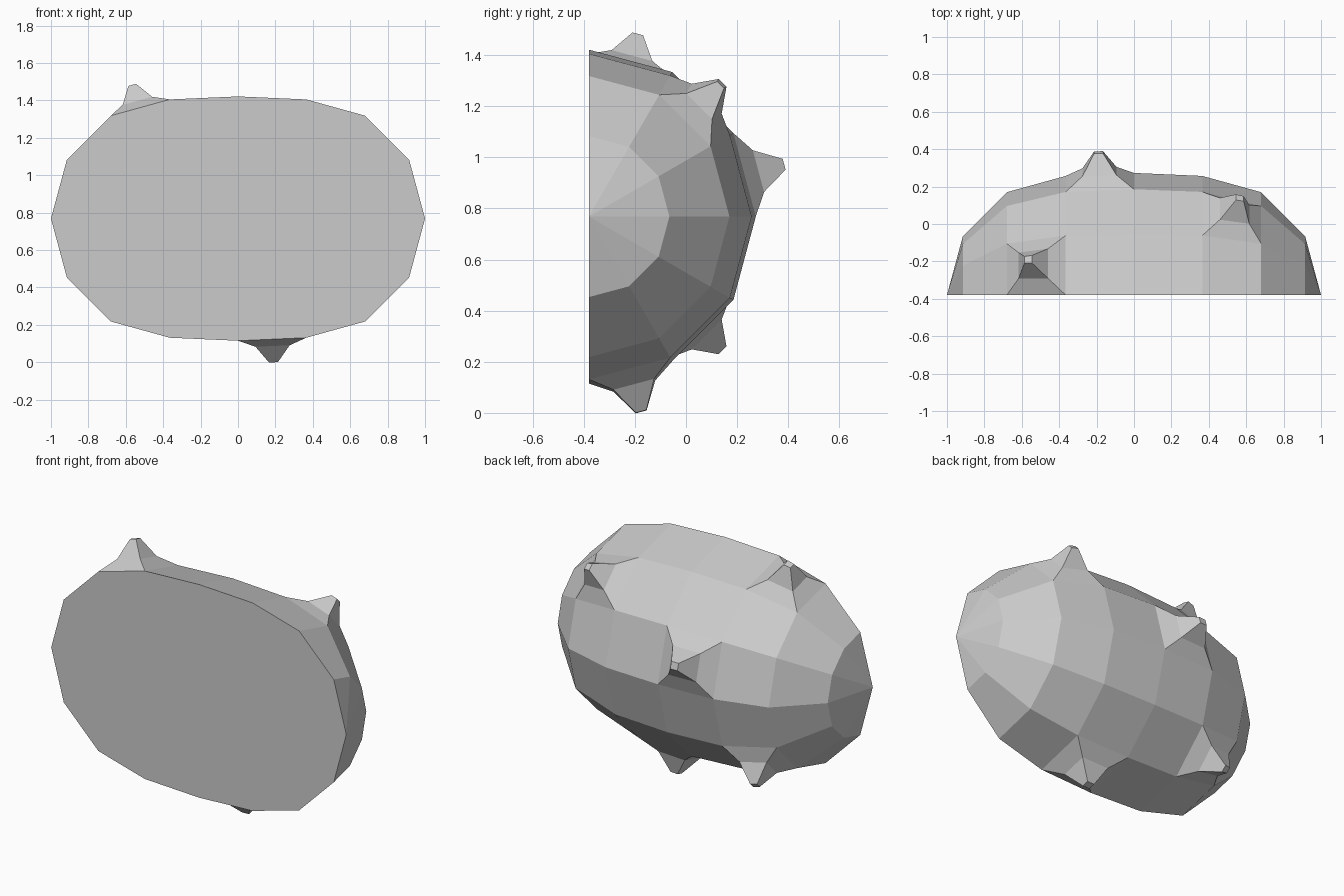
import bpy, bmesh
from math import pi, sin, cos, radians
from mathutils import Vector, Matrix

cube = bpy.data.objects.get("Cube")
if cube:
    bpy.data.objects.remove(cube, do_unlink=True)

FRONT_Y, MID_Z = -0.38, 0.768
AXIS = Vector((0, FRONT_Y, MID_Z))
half = [(0, 0.653), (0.365, 0.637), (0.68, 0.55), (0.915, 0.315), (1, 0)]
profile = [(-x, r) for x, r in half[:0:-1]] + half

stone = bpy.data.materials.new("plain grey")
stone.use_nodes = True
grey = (0.6, 0.6, 0.6, 1)
stone.diffuse_color = grey
stone.node_tree.nodes["Principled BSDF"].inputs["Base Color"].default_value = grey

bm = bmesh.new()

# Half body: profile turned half a circle about the long axis, from top to bottom
rings = []
for step in range(7):
    a = pi * step / 6
    rings.append([bm.verts.new(AXIS + Vector((x, r * sin(a), r * cos(a))))
                  for x, r in profile])
faces = {}
for s in range(6):
    for i in range(len(profile) - 1):
        a, b = rings[s], rings[s + 1]
        faces[i, s] = bm.faces.new((a[i], a[i + 1], b[i + 1], b[i]))
bmesh.ops.remove_doubles(bm, verts=bm.verts[:], dist=0.001)

# Flat front
rim = [e for e in bm.edges if e.is_boundary]
bmesh.ops.contextual_create(bm, geom=rim)
bmesh.ops.recalc_face_normals(bm, faces=bm.faces[:])


def face_at(x, degrees):
    """Body panel nearest to a place along and around the long axis."""
    a = radians(degrees)
    goal = AXIS + Vector((x, 0.6 * sin(a), 0.6 * cos(a)))
    return min(bm.faces, key=lambda f: (f.calc_center_median() - goal).length)


def raise_face(face, scale, height):
    """Extrude a panel along its normal and shrink it."""
    centre, normal = face.calc_center_median(), face.normal.copy()
    top = bmesh.ops.extrude_discrete_faces(bm, faces=[face])["faces"][0]
    for v in top.verts:
        v.co = centre + (v.co - centre) * scale + normal * height
    top.normal_update()
    return top


# Thorns: each panel flares up, then narrows to a small blunt tip
for x, degrees in [(-0.52, 15), (0.52, 45), (-0.18, 75), (-0.52, 135), (0.18, 165)]:
    flare = raise_face(face_at(x, degrees), 0.5, 0.06)
    raise_face(flare, 0.26, 0.107)

bmesh.ops.recalc_face_normals(bm, faces=bm.faces[:])
mesh = bpy.data.meshes.new("thorny_half_body")
bm.to_mesh(mesh)
bm.free()
mesh.materials.append(stone)
body = bpy.data.objects.new("thorny_half_body", mesh)
bpy.context.collection.objects.link(body)
